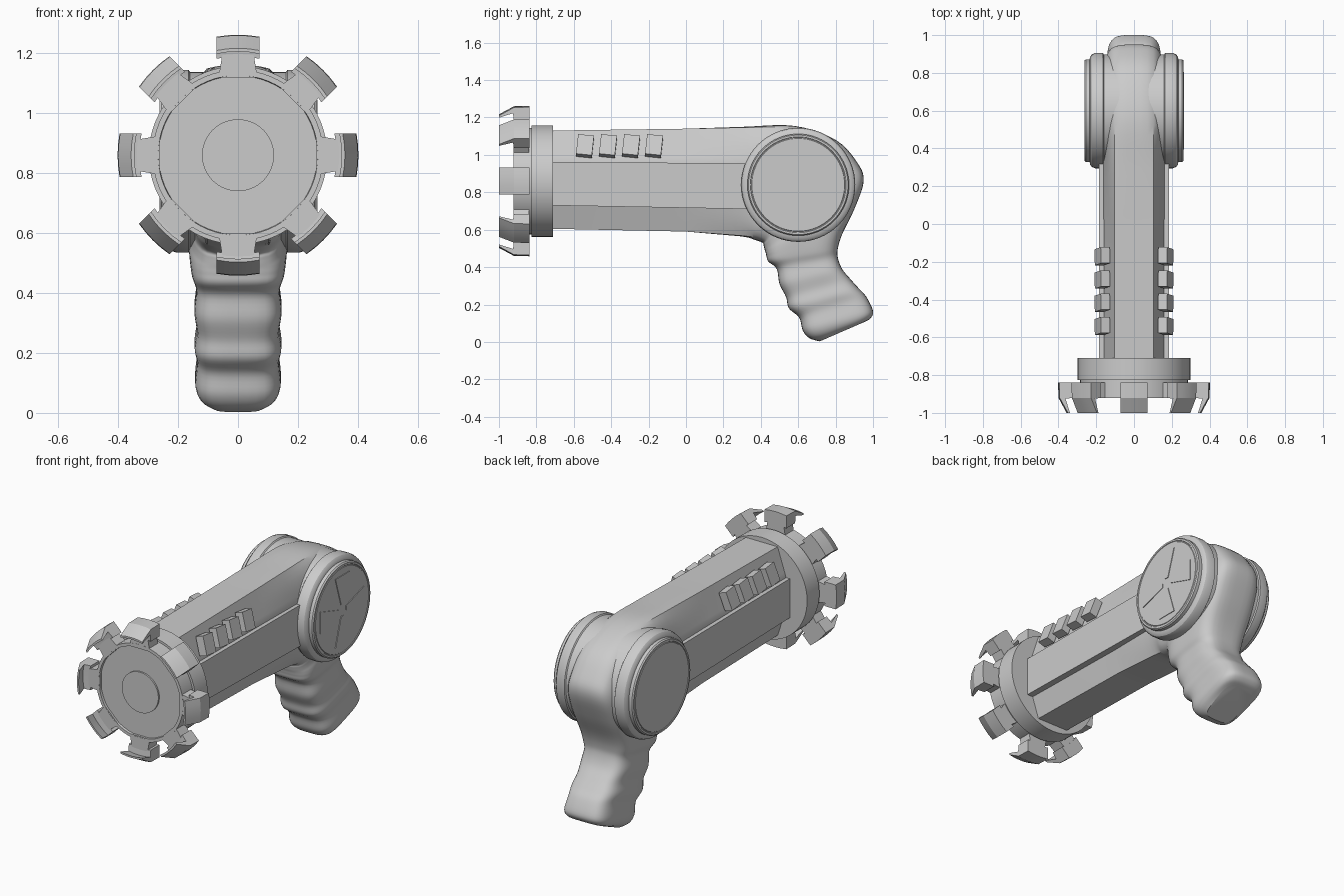
import bpy, bmesh, math
from mathutils import Vector, Matrix

if "Cube" in bpy.data.objects:
    bpy.data.objects.remove(bpy.data.objects["Cube"])

grey = bpy.data.materials.new("plain grey")
grey.use_nodes = True
tone = (0.6, 0.6, 0.6, 1)
grey.diffuse_color = tone
grey.node_tree.nodes["Principled BSDF"].inputs["Base Color"].default_value = tone
AXIS_Z = 0.86
PIVOT = Vector((0, 0.6, 0.84))


def finish(name, bm, smooth=30):
    bmesh.ops.recalc_face_normals(bm, faces=bm.faces)
    mesh = bpy.data.meshes.new(name)
    bm.to_mesh(mesh)
    bm.free()
    mesh.materials.append(grey)
    ob = bpy.data.objects.new(name, mesh)
    bpy.context.collection.objects.link(ob)
    if smooth:
        bpy.ops.object.select_all(action='DESELECT')
        bpy.context.view_layer.objects.active = ob
        ob.select_set(True)
        bpy.ops.object.shade_smooth_by_angle(angle=math.radians(smooth))
    return ob


def loft(bm, rings, cap=True):
    """Skin a list of equal point rings and close both ends."""
    rows = [[bm.verts.new(p) for p in ring] for ring in rings]
    n = len(rows[0])
    for r, s in zip(rows, rows[1:]):
        for i in range(n):
            bm.faces.new((r[i], r[(i + 1) % n], s[(i + 1) % n], s[i]))
    if cap:
        bm.faces.new(rows[0])
        bm.faces.new(rows[-1])


def lathe(name, profile, centre, axis, sides=64):
    """Turn (distance, radius) pairs around an axis through centre."""
    axis = Vector(axis)
    u = Vector((0, 0, 1))
    v = axis.cross(u)
    bm = bmesh.new()
    loft(bm, [[centre + axis * d + (u * math.cos(t) + v * math.sin(t)) * r
               for t in (2 * math.pi * i / sides for i in range(sides))]
              for d, r in profile])
    return finish(name, bm)


# Body: barrel, rounded elbow and rippled grip in one skin
# each row: underside y z, topside y z, half width, roundness blend
SECTIONS = [
    (-.72, .605, -.72, 1.13, .160, 0), (0, .59, 0, 1.14, .160, 0),
    (.29, .565, .30, 1.15, .162, .3), (.37, .545, .58, 1.155, .165, 1),
    (.41, .53, .80, 1.08, .165, 1), (.415, .515, .915, .96, .165, 1),
    (.42, .495, .95, .86, .165, 1), (.425, .48, .90, .71, .165, 1),
    (.43, .46, .835, .575, .160, 1), (.44, .43, .812, .50, .153, 1),
    (.485, .39, .812, .45, .140, 1), (.50, .31, .835, .39, .146, 1),
    (.535, .24, .88, .335, .138, 1), (.55, .18, .925, .285, .145, 1),
    (.605, .13, .965, .24, .137, 1), (.625, .06, 1.0, .165, .143, 1),
    (.66, .02, .985, .125, .128, 1), (.715, .003, .95, .105, .095, 1),
]
CORNERS = [(.65, 1), (1, .36), (1, -.36), (.65, -1),
           (-.65, -1), (-1, -.36), (-1, .36), (-.65, 1)]


def ring(section):
    y0, z0, y1, z1, w, k = section
    low, high = Vector((0, y0, z0)), Vector((0, y1, z1))
    mid, half = (low + high) / 2, (high - low) / 2
    pts = []
    for i, c in enumerate(CORNERS):
        d = CORNERS[(i + 1) % 8]
        for j in range(6):
            p = Vector(c).lerp(Vector(d), j / 6)
            soft = p * (abs(p.x) ** 4 + abs(p.y) ** 4) ** -.25
            p = p.lerp(soft, max(0, min(1, k)))
            pts.append(mid + half * p.y + Vector((w * p.x, 0, 0)))
    return pts


def spline(a, b, c, d, t):
    return tuple(q + .5 * t * (r - p + t * (2 * p - 5 * q + 4 * r - s
                 + t * (3 * (q - r) + s - p)))
                 for p, q, r, s in zip(a, b, c, d))


rows = []
last = len(SECTIONS) - 1
for i in range(last):
    a, b, c, d = (SECTIONS[max(0, min(last, i + o))] for o in (-1, 0, 1, 2))
    if i < 2:
        a, d = b, c
    rows += [ring(spline(a, b, c, d, j / 5)) for j in range(5)]
rows.append(ring(SECTIONS[-1]))
bm = bmesh.new()
loft(bm, rows)
finish("body_and_grip", bm)

# Raised panels along the barrel and tilted ribs above them
for side, word in ((1, "left"), (-1, "right")):
    bm = bmesh.new()
    loft(bm, [[(side * x, y, z) for x, z in
               ((.10, low), (.184, low), (.184, high), (.10, high))]
              for y, low, high in ((-.72, .73, .962), (.36, .71, .955))])
    finish(word + "_barrel_panel", bm, 0)

    for n in range(4):
        bm = bmesh.new()
        place = (Matrix.Translation((side * .168, -.54 + n * .123, 1.047))
                 @ Matrix.Rotation(math.radians(-18 * side), 4, 'Y')
                 @ Matrix.Rotation(math.radians(-6), 4, 'X'))
        bmesh.ops.create_cube(bm, size=1, matrix=place @ Matrix.Diagonal((.05, .085, .11, 1)))
        finish(f"{word}_rib_{n + 1}", bm, 0)

    # Round stepped elbow cover
    lathe(word + "_elbow_cover",
          [(.05, .298), (.16, .298), (.165, .305), (.205, .305), (.222, .299),
           (.232, .287), (.235, .272), (.255, .272), (.262, .266), (.262, .256),
           (.259, .254), (.259, .25), (.262, .248)],
          PIVOT, (side, 0, 0))

# Four thin wedges on the left elbow cover
for n in range(4):
    bm = bmesh.new()
    turn = Matrix.Rotation(n * math.pi / 2, 3, 'X')
    loft(bm, [[PIVOT + turn @ Vector((x, y, z)) for y, z in
               ((-.012, .035), (.012, .035), (.065, .205), (-.065, .205))]
              for x in (.258, .266)])
    finish(f"cover_wedge_{n + 1}", bm, 0)

# Collar, toothed head disc and hub
front = Vector((0, 0, AXIS_Z))
lathe("collar", [(.71, .298), (.825, .298)], front, (0, -1, 0))
lathe("head_disc", [(.80, .285), (.922, .285), (.922, .267), (.908, .265), (.908, .12),
                    (.918, .12)], front, (0, -1, 0))

# Eight claws, each a neck and a hooked tip
HOOK = [(.33, -.838), (.402, -.838), (.40, -.92), (.357, -1),
        (.346, -1), (.37, -.925), (.33, -.92)]
for n in range(8):
    turn = Matrix.Rotation(n * math.pi / 4, 3, 'Y')
    bm = bmesh.new()
    loft(bm, [[front + turn @ Vector((t, y, math.sqrt(r * r - t * t))) for r, y in HOOK]
              for t in (-.072, -.036, 0, .036, .072)])
    loft(bm, [[front + turn @ Vector((x, y, z)) for x, z in
               ((-.065, .26), (.065, .26), (.05, .35), (-.05, .35))]
              for y in (-.84, -.921)])
    finish(f"claw_{n + 1}", bm, 20)
